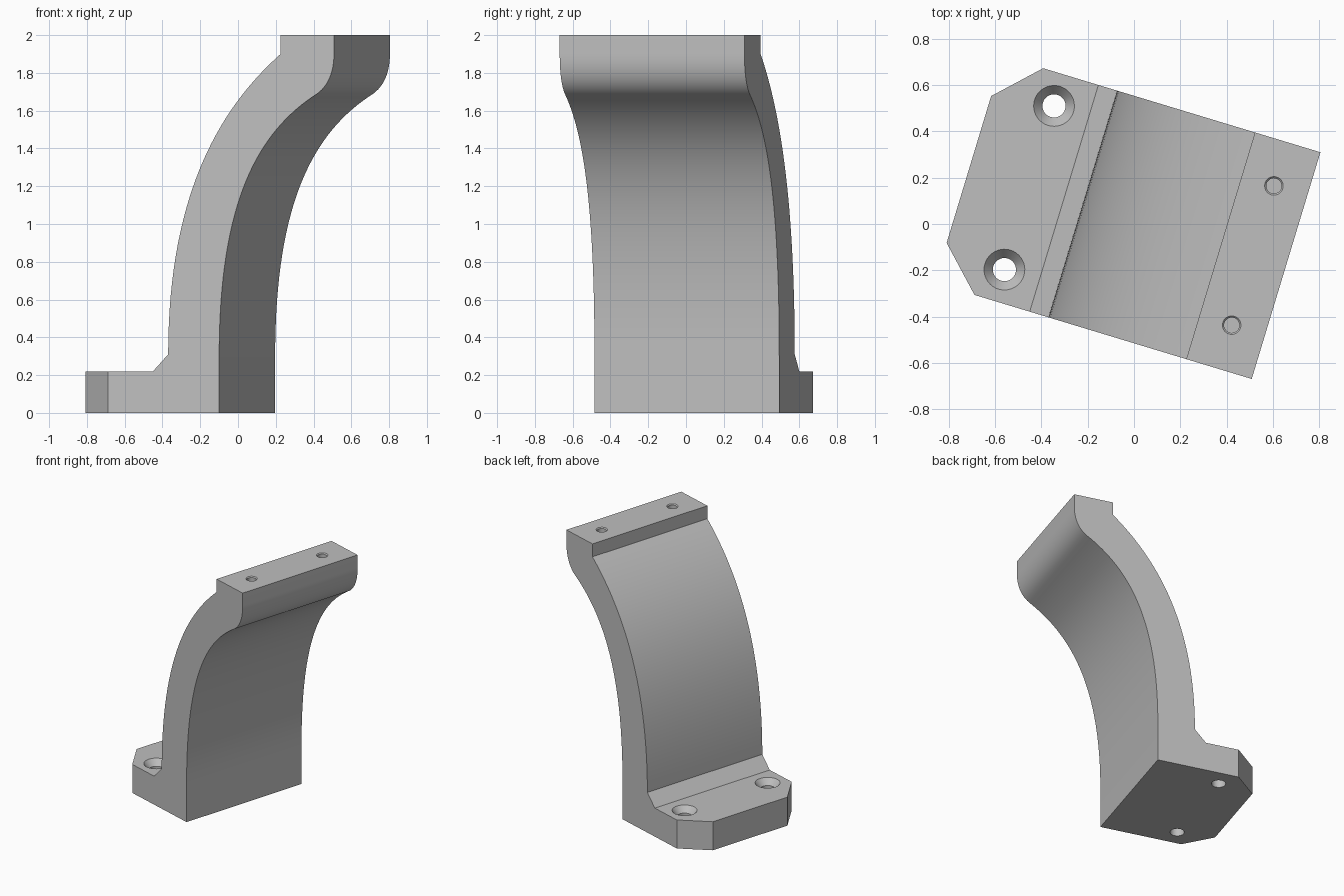
import bpy, bmesh, math
from mathutils import Vector, Matrix
from mathutils.geometry import interpolate_bezier

cube = bpy.data.objects.get("Cube")
if cube:
    bpy.data.objects.remove(cube, do_unlink=True)

HALF_WIDTH = 0.511
BASE_TOP = 0.22


def make_material(name, value):
    mat = bpy.data.materials.new(name)
    mat.use_nodes = True
    colour = (value, value, value, 1)
    mat.diffuse_color = colour
    mat.node_tree.nodes["Principled BSDF"].inputs["Base Color"].default_value = colour
    return mat


def make_object(name, bm):
    bmesh.ops.recalc_face_normals(bm, faces=bm.faces[:])
    mesh = bpy.data.meshes.new(name)
    bm.to_mesh(mesh)
    bm.free()
    obj = bpy.data.objects.new(name, mesh)
    bpy.context.collection.objects.link(obj)
    return obj


def curve(start, handle_a, handle_b, end, steps):
    pts = [Vector((x, 0, z)) for x, z in (start, handle_a, handle_b, end)]
    return [(p.x, p.z) for p in interpolate_bezier(*pts, steps)]


def lathe_cutter(name, x, y, rings, sides=40):
    """Closed solid of revolution from (radius, height) rings."""
    bm = bmesh.new()
    loops = []
    for r, z in rings:
        loops.append([bm.verts.new((x + r * math.cos(a), y + r * math.sin(a), z))
                      for a in (math.tau * i / sides for i in range(sides))])
    for low, high in zip(loops, loops[1:]):
        for i in range(sides):
            j = (i + 1) % sides
            bm.faces.new((low[i], low[j], high[j], high[i]))
    bm.faces.new(loops[0])
    bm.faces.new(loops[-1])
    obj = make_object(name, bm)
    obj.hide_render = True
    return obj


# Side profile: foot, fillet, curved back, top pad, rounded lip, curved front
profile = [(0.045, 0), (-0.75, 0), (-0.75, BASE_TOP), (-0.321, BASE_TOP)]
profile += curve((-0.237, 0.31), (-0.237, 1.2), (0.08, 1.64), (0.385, 1.9), 33)
profile += [(0.385, 2.0), (0.68, 2.0)]
profile += curve((0.68, 1.9), (0.68, 1.8), (0.645, 1.73), (0.588, 1.69), 13)
profile += curve((0.588, 1.69), (0.26, 1.49), (0.045, 1.12), (0.045, 0.3), 33)[1:]

# Extrude the profile across the width
bm = bmesh.new()
side = bm.faces.new([bm.verts.new((x, -HALF_WIDTH, z)) for x, z in profile])
grown = bmesh.ops.extrude_face_region(bm, geom=[side])
moved = [g for g in grown["geom"] if isinstance(g, bmesh.types.BMVert)]
bmesh.ops.translate(bm, verts=moved, vec=(0, 2 * HALF_WIDTH, 0))

# Chamfer the two outer corners of the foot
corners = [e for e in bm.edges
           if all(v.co.x < -0.74 for v in e.verts)
           and abs(e.verts[0].co.z - e.verts[1].co.z) > 0.1]
bmesh.ops.bevel(bm, geom=corners, offset=0.18, segments=1, affect='EDGES')
bracket = make_object("curved_bracket", bm)
bracket.data.materials.append(make_material("light grey", 0.52))

# Countersunk holes through the foot, blind holes in the top pad
cutters = []
for s in (-1, 1):
    cutters.append(lathe_cutter("foot_hole_cutter", -0.478, s * 0.369, [
        (0.05, -0.05), (0.05, BASE_TOP - 0.045),
        (0.088, BASE_TOP), (0.088, BASE_TOP + 0.03)]))
    cutters.append(lathe_cutter("pad_hole_cutter", 0.53, s * 0.314, [
        (0.033, 1.9), (0.033, 1.993), (0.04, 2.0), (0.04, 2.03)]))

bpy.context.view_layer.objects.active = bracket
for cutter in cutters:
    mod = bracket.modifiers.new("hole", 'BOOLEAN')
    mod.operation = 'DIFFERENCE'
    mod.solver = 'EXACT'
    mod.object = cutter
    bpy.ops.object.modifier_apply(modifier=mod.name)
    bpy.data.objects.remove(cutter, do_unlink=True)

# Turn the bracket to its resting angle and centre it
turn = Matrix.Rotation(math.radians(-16.86), 4, 'Z')
bracket.data.transform(turn @ Matrix.Translation((0, 0.0185, 0)))

for obj in bpy.context.selected_objects:
    obj.select_set(False)
bracket.select_set(True)
bpy.ops.object.shade_smooth_by_angle(angle=math.radians(25))
